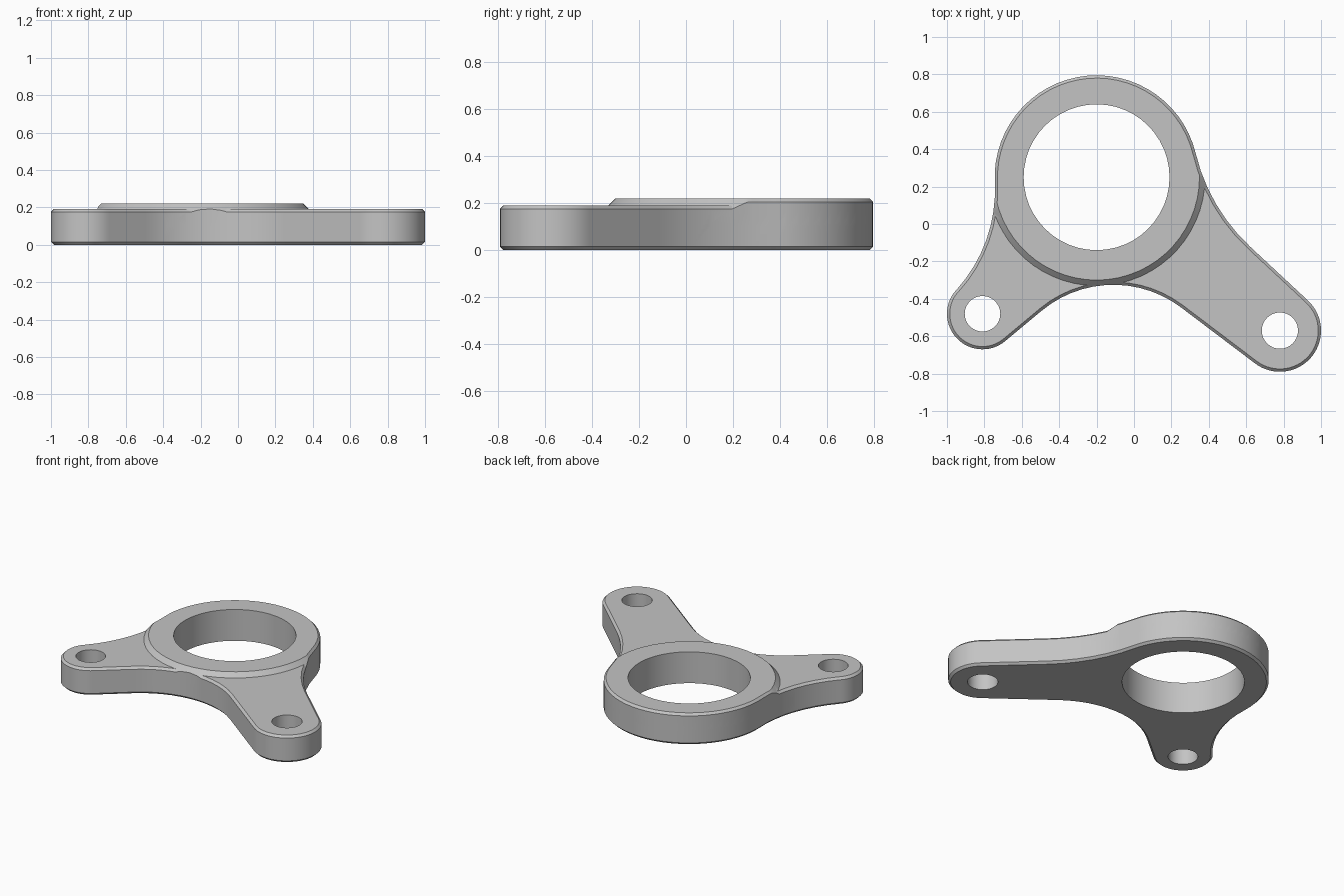
import bpy, bmesh, math
from mathutils import Vector

if "Cube" in bpy.data.objects:
    bpy.data.objects.remove(bpy.data.objects["Cube"])

grey = bpy.data.materials.new("light_grey")
grey.diffuse_color = (0.55, 0.55, 0.55, 1)
grey.use_nodes = True
grey.node_tree.nodes["Principled BSDF"].inputs["Base Color"].default_value = grey.diffuse_color

RING, EAR_L, EAR_R = (-0.20, 0.25), (-0.81, -0.48), (0.78, -0.57)
# Outline as arcs joined by tangents: centre, radius, +1 bulging / -1 hollow
ARCS = [(RING, 0.545, 1), ((-1.543, 0.184), 0.80, -1), (EAR_L, 0.19, 1),
        ((-0.11, -0.925), 0.60, -1), (EAR_R, 0.22, 1), ((1.302, 0.611), 1.0, -1)]
CHAMFER = 0.015


def outline():
    """Return (point, outward normal) pairs around the outline."""
    n = len(ARCS)
    angles = []
    for i in range(n):
        (ca, ra, sa), (cb, rb, sb) = ARCS[i], ARCS[(i + 1) % n]
        v = Vector(cb) - Vector(ca)
        k = max(-1, min(1, (sa * ra - sb * rb) / v.length))
        angles.append(math.atan2(v.y, v.x) - math.acos(k))
    pts = []
    for i, (c, r, s) in enumerate(ARCS):
        a0 = angles[i - 1]
        sweep = s * ((s * (angles[i] - a0)) % (2 * math.pi))
        steps = max(3, math.ceil(abs(sweep) / math.radians(6)))
        for j in range(steps + 1):
            a = a0 + sweep * j / steps
            nrm = Vector((math.cos(a), math.sin(a)))
            p = Vector(c) + nrm * (s * r)
            if not pts or (p - pts[-1][0]).length > 0.004:
                pts.append((p, nrm))
    if (pts[0][0] - pts[-1][0]).length < 0.004:
        pts.pop()
    return pts


def loft(name, rings):
    """Skin a stack of equal-length point loops and cap both ends."""
    bm = bmesh.new()
    loops = [[bm.verts.new(p) for p in ring] for ring in rings]
    n = len(loops[0])
    for a, b in zip(loops, loops[1:]):
        for i in range(n):
            j = (i + 1) % n
            bm.faces.new((a[i], a[j], b[j], b[i]))
    bm.faces.new(loops[0][::-1])
    bm.faces.new(loops[-1])
    bmesh.ops.recalc_face_normals(bm, faces=bm.faces)
    me = bpy.data.meshes.new(name)
    bm.to_mesh(me)
    bm.free()
    me.materials.append(grey)
    ob = bpy.data.objects.new(name, me)
    bpy.context.collection.objects.link(ob)
    return ob


def plate(name, height):
    pts = outline()
    levels = [(0, CHAMFER), (CHAMFER, 0), (height - CHAMFER, 0), (height, CHAMFER)]
    return loft(name, [[(*(p - n * off), z) for p, n in pts] for z, off in levels])


def turned(name, centre, profile, sides):
    return loft(name, [[(centre[0] + r * math.cos(2 * math.pi * i / sides),
                         centre[1] + r * math.sin(2 * math.pi * i / sides), z)
                        for i in range(sides)] for r, z in profile])


def boolean(ob, other, operation):
    mod = ob.modifiers.new(operation.lower(), 'BOOLEAN')
    mod.operation, mod.object, mod.solver = operation, other, 'EXACT'
    bpy.context.view_layer.objects.active = ob
    bpy.ops.object.modifier_apply(modifier=mod.name)
    bpy.data.objects.remove(other)


# Flat bracket with two ears
bracket = plate("bracket", 0.19)

# Raised ring: taller outline trimmed by a 45 degree cone
boss = plate("raised_ring", 0.22)
boolean(boss, turned("cone_cutter", RING, [(0.67, 0.10), (0.52, 0.25)], 60), 'INTERSECT')
boolean(bracket, boss, 'UNION')

# Large bore and two bolt holes
for centre, radius, sides in ((RING, 0.39, 48), (EAR_L, 0.095, 32), (EAR_R, 0.097, 32)):
    boolean(bracket, turned("hole_cutter", centre, [(radius, -0.1), (radius, 0.4)], sides),
            'DIFFERENCE')

bpy.ops.object.select_all(action='DESELECT')
bracket.select_set(True)
bpy.context.view_layer.objects.active = bracket
bpy.ops.object.shade_smooth_by_angle(angle=math.radians(25))
